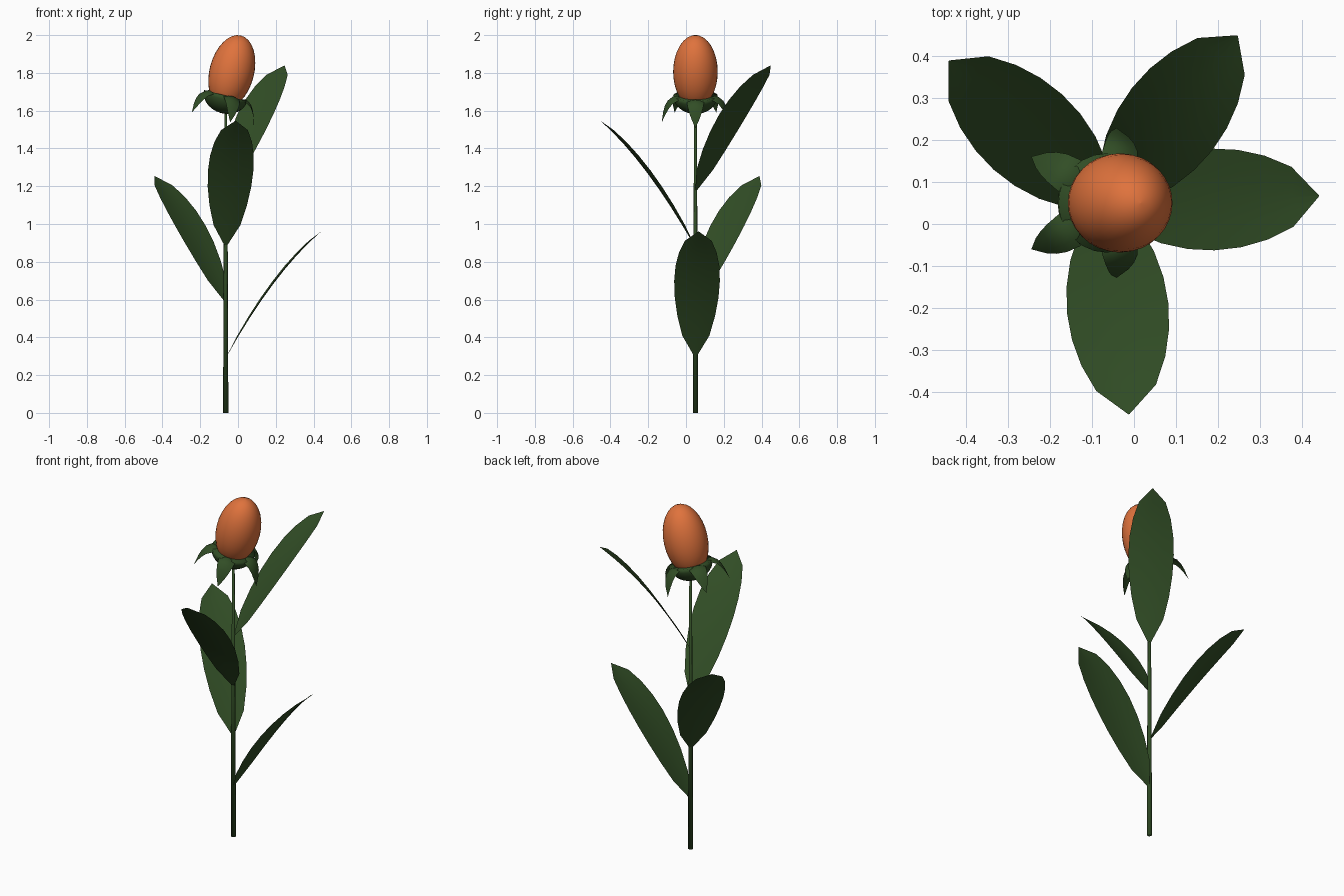
import bpy, math
from mathutils import Vector, Matrix

if "Cube" in bpy.data.objects:
    bpy.data.objects.remove(bpy.data.objects["Cube"])

def material(name, rgb):
    m = bpy.data.materials.new(name)
    m.diffuse_color = (*rgb, 1)
    m.use_nodes = True
    m.node_tree.nodes["Principled BSDF"].inputs["Base Color"].default_value = m.diffuse_color
    return m

GREEN = material("leaf green", (0.031, 0.075, 0.019))
ORANGE = material("bud orange", (0.74, 0.17, 0.046))
SX, SY = -0.065, 0.05
# frame of the tilted flower head
HEAD = Matrix.Translation((SX, SY, 1.68)) @ Matrix.Rotation(0.25, 4, 'Y')

def add(name, verts, faces, mat, matrix=Matrix()):
    me = bpy.data.meshes.new(name)
    me.from_pydata([matrix @ Vector(v) for v in verts], [], faces)
    me.materials.append(mat)
    for p in me.polygons:
        p.use_smooth = True
    ob = bpy.data.objects.new(name, me)
    bpy.context.collection.objects.link(ob)
    return ob

def lathe(name, profile, n, mat, matrix):
    verts = [(r * math.cos(2 * math.pi * k / n), r * math.sin(2 * math.pi * k / n), h)
             for r, h in profile for k in range(n)]
    faces = [(i * n + k, i * n + (k + 1) % n, (i + 1) * n + (k + 1) % n, (i + 1) * n + k)
             for i in range(len(profile) - 1) for k in range(n)]
    faces += [tuple(reversed(range(n))),
              tuple(range((len(profile) - 1) * n, len(profile) * n))]
    return add(name, verts, faces, mat, matrix)

def blade(name, rows, mat, matrix):
    # rows of (distance, height, half width, edge lift), four strips across
    cols = (-1, -0.5, 0, 0.5, 1)
    verts = [(r, c * w, h + lift * c * c) for r, h, w, lift in rows for c in cols]
    faces = [(i * 5 + j, (i + 1) * 5 + j, (i + 1) * 5 + j + 1, i * 5 + j + 1)
             for i in range(len(rows) - 1) for j in range(4)]
    return add(name, verts, faces, mat, matrix)

# stem
lathe("stem", [(0.014, 0), (0.011, 0.8), (0.007, 1.62)], 8, GREEN,
      Matrix.Translation((SX, SY, 0)))

# spiralling leaves
leaf_rows = []
for i in range(9):
    t = i / 8
    s = max(math.sin(math.pi * t), 0) ** 0.55 if 0 < i < 8 else 0.01
    leaf_rows.append((0.505 * t, 0.67 * (t + 0.35 * t * (1 - t)), 0.121 * s, 0.015 * s))
for i, ang in enumerate((1.9, 138, 276, 52)):
    blade(f"leaf_{i + 1}", leaf_rows, GREEN,
          Matrix.Translation((SX, SY, 0.29 + 0.293 * i)) @ Matrix.Rotation(math.radians(ang), 4, 'Z'))

# bud
N = 16
lathe("bud", [(0.118 * math.sin(math.pi * max(i, 0.02) / N) if i < N else 0.0005,
               0.13 - 0.198 * math.cos(math.pi * i / N)) for i in range(N + 1)],
      32, ORANGE, HEAD)

# cup below the bud
lathe("calyx_cup", [(max(0.118 * math.sin(a), 0.0005), -0.096 * math.cos(a))
                    for a in (math.pi / 2 * i / 7 for i in range(8))], 24, GREEN, HEAD)

# drooping sepals
sepal_rows = [(0.085, 0.0, 0.042, -0.008), (0.112, 0.006, 0.046, -0.015),
              (0.142, -0.014, 0.041, -0.013), (0.160, -0.044, 0.033, -0.009),
              (0.173, -0.078, 0.022, -0.005), (0.187, -0.130, 0.0005, 0)]
for i in range(5):
    blade(f"sepal_{i + 1}", sepal_rows, GREEN, HEAD @ Matrix.Rotation(2 * math.pi * i / 5, 4, 'Z'))
